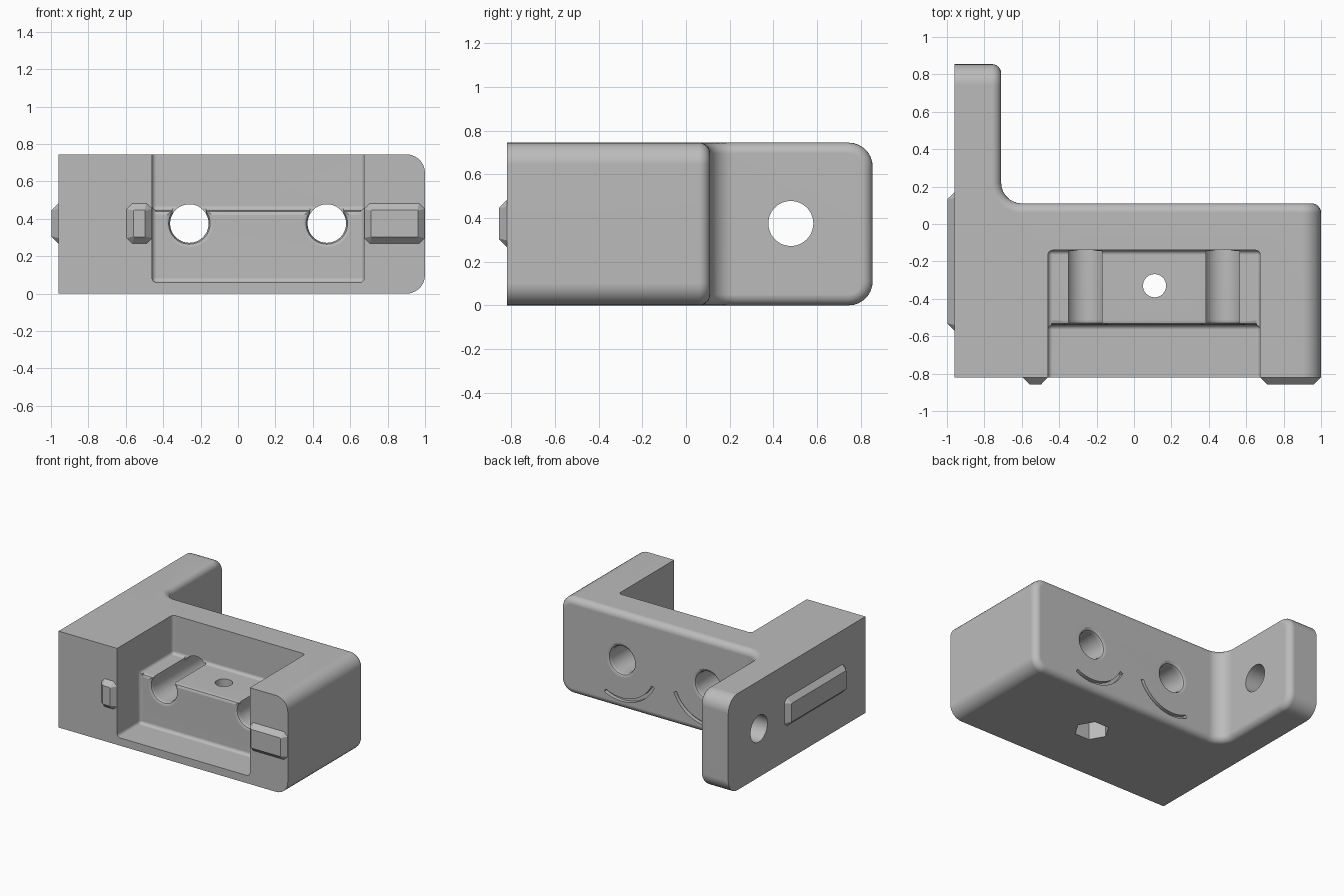
import bpy, bmesh, math
from mathutils import Vector, Matrix

cube = bpy.data.objects.get("Cube")
if cube:
    bpy.data.objects.remove(cube, do_unlink=True)

grey = bpy.data.materials.new("plain grey")
grey.use_nodes = True
grey.diffuse_color = (0.5, 0.5, 0.5, 1)
grey.node_tree.nodes["Principled BSDF"].inputs["Base Color"].default_value = (0.5, 0.5, 0.5, 1)

HEIGHT, HOLE_Z, HOLE_R = 0.745, 0.375, 0.103
LEFT, BACK, TAB_X, TAB_Y, FRONT = -0.96, 0.11, -0.71, 0.855, -0.82
SHELF_Z, SHELF_Y, POCKET = 0.445, -0.54, (-0.46, 0.675)


def finish(bm, name):
    bmesh.ops.recalc_face_normals(bm, faces=bm.faces)
    mesh = bpy.data.meshes.new(name)
    bm.to_mesh(mesh)
    bm.free()
    mesh.materials.append(grey)
    obj = bpy.data.objects.new(name, mesh)
    bpy.context.collection.objects.link(obj)
    return obj


def prism(rings):
    """Solid through a list of equal-sized closed rings of points."""
    bm = bmesh.new()
    loops = [[bm.verts.new(p) for p in ring] for ring in rings]
    n = len(loops[0])
    for a, b in zip(loops, loops[1:]):
        for i in range(n):
            j = (i + 1) % n
            bm.faces.new((a[i], a[j], b[j], b[i]))
    bm.faces.new(loops[0])
    bm.faces.new(loops[-1])
    bmesh.ops.recalc_face_normals(bm, faces=bm.faces)
    return bm


def round_edges(bm, edges, radius, segments=7):
    bmesh.ops.bevel(bm, geom=list(edges), offset=radius, segments=segments,
                    profile=0.5, affect='EDGES', clamp_overlap=False)


def box(x, y, z, radius=0):
    bm = prism([[(x[0], y[0], h), (x[1], y[0], h), (x[1], y[1], h), (x[0], y[1], h)] for h in z])
    if radius:
        round_edges(bm, bm.edges, radius, 4)
    return bm


def lathe(profile, sides, centre, axis):
    """Turned solid from (radius, distance) pairs along an axis."""
    rot = Vector((0, 0, 1)).rotation_difference(Vector(axis)).to_matrix()
    turn = [2 * math.pi * i / sides for i in range(sides)]
    return prism([[Vector(centre) + rot @ Vector((r * math.cos(a), r * math.sin(a), d))
                   for a in turn] for r, d in profile])


# L-shaped body
outline = [(LEFT, FRONT), (1, FRONT), (1, BACK), (TAB_X, BACK), (TAB_X, TAB_Y), (LEFT, TAB_Y)]
bm = prism([[(x, y, z) for x, y in outline] for z in (0, HEIGHT)])


def edges_at(test):
    return [e for e in bm.edges if test((e.verts[0].co + e.verts[1].co) / 2)]


# Large rounds on the left side, the tab end and the inner corner
round_edges(bm, edges_at(lambda c: c.x > 0.99 and abs(c.z - HEIGHT / 2) > 0.3 and c.y < 0), 0.1)
round_edges(bm, edges_at(lambda c: c.y > 0.85 and abs(c.z - HEIGHT / 2) > 0.3), 0.11)
round_edges(bm, edges_at(lambda c: abs(c.x - TAB_X) < 0.01 and abs(c.y - BACK) < 0.01), 0.11)

# Soft rim around the whole inner back surface
inner = set()
for f in bm.faces:
    c, n = f.calc_center_median(), f.normal
    if abs(n.z) < 0.01 and min(n.x, n.y) > -0.01 and c.x < 0.99 and c.y < 0.85:
        inner.add(f)
round_edges(bm, [e for e in bm.edges if sum(f in inner for f in e.link_faces) == 1], 0.05, 6)
body = finish(bm, "bracket_body")

cutters = []


def cutter(bm, name):
    obj = finish(bm, name)
    obj.hide_render = True
    cutters.append(obj)


# Open pocket with a raised shelf behind and a rounded shelf lip
cutter(box(POCKET, (-1, SHELF_Y), (0.06, 1), 0.025), "pocket_cutter")
cutter(box(POCKET, (-1, -0.14), (SHELF_Z, 1), 0.025), "shelf_cutter")
lip = [(-0.56, 0.42), (SHELF_Y, 0.42), (-0.533, 0.438), (-0.515, SHELF_Z), (-0.515, 0.47), (-0.56, 0.47)]
cutter(prism([[(x, y, z) for y, z in lip] for x in (-0.44, 0.655)]), "lip_cutter")

# Rod holes with flared ends, open channels in the shelf, and arc grooves
flare = [(0.13, -0.6), (0.13, SHELF_Y), (0.111, -0.53), (HOLE_R, -0.51),
         (HOLE_R, 0.08), (0.111, 0.1), (0.13, BACK), (0.13, 0.2)]
for x, middle in ((-0.26, -69), (0.475, -108)):
    cutter(lathe(flare, 48, (x, 0, HOLE_Z), (0, 1, 0)), "rod_hole_cutter")
    cutter(box((x - 0.09, x + 0.09), (-0.6, -0.145), (HOLE_Z, 0.5)), "channel_cutter")
    rings = []
    for i in range(25):
        a = math.radians(middle - 46 + 92 * i / 24)
        rings.append([(x + r * math.cos(a), y, HOLE_Z + r * math.sin(a))
                      for r, y in ((0.287, 0.08), (0.313, 0.08), (0.313, 0.2), (0.287, 0.2))])
    cutter(prism(rings), "arc_groove_cutter")

# Tab hole, shelf screw hole and six-sided nut recess below
cutter(lathe([(HOLE_R, -0.3), (HOLE_R, 0.3)], 48, (-0.83, 0.48, HOLE_Z), (1, 0, 0)), "tab_hole_cutter")
cutter(lathe([(0.062, 0.1), (0.062, 0.6)], 32, (0.11, -0.33, 0), (0, 0, 1)), "screw_hole_cutter")
cutter(lathe([(0.125, -0.1), (0.125, 0.2)], 6, (0.11, -0.33, 0), (0, 0, 1)), "nut_recess_cutter")

for c in cutters:
    mod = body.modifiers.new(c.name, 'BOOLEAN')
    mod.operation, mod.solver, mod.object = 'DIFFERENCE', 'EXACT', c
bpy.context.view_layer.update()
graph = bpy.context.evaluated_depsgraph_get()
body.data = bpy.data.meshes.new_from_object(body.evaluated_get(graph))
body.modifiers.clear()
for c in cutters:
    bpy.data.objects.remove(c, do_unlink=True)

bpy.context.view_layer.update()
for o in bpy.context.selected_objects:
    o.select_set(False)
body.select_set(True)
bpy.context.view_layer.objects.active = body
bpy.ops.object.shade_smooth_by_angle(angle=math.radians(30))
weighted = body.modifiers.new("even_shading", 'WEIGHTED_NORMAL')
weighted.keep_sharp = True


def key(name, u, place):
    """Tapered locating key with clipped corners; place maps (u, z, depth) to a point."""
    def ring(inset, depth, clip):
        u0, u1, z0, z1 = u[0] + inset, u[1] - inset, 0.267 + inset, 0.483 - inset
        pts = [(u0 + clip, z0), (u1 - clip, z0), (u1, z0 + clip), (u1, z1 - clip),
               (u1 - clip, z1), (u0 + clip, z1), (u0, z1 - clip), (u0, z0 + clip)]
        return [place(a, b, depth) for a, b in pts]
    finish(prism([ring(0, -0.02, 0.03), ring(0, 0, 0.03), ring(0.036, 0.037, 0.003)]), name)


# Locating keys on the front and on the outer side
key("front_key_right", (-0.595, -0.46), lambda u, z, d: (u, FRONT - d, z))
key("front_key_left", (0.675, 0.998), lambda u, z, d: (u, FRONT - d, z))
key("side_key", (-0.57, 0.17), lambda u, z, d: (LEFT - d, u, z))
